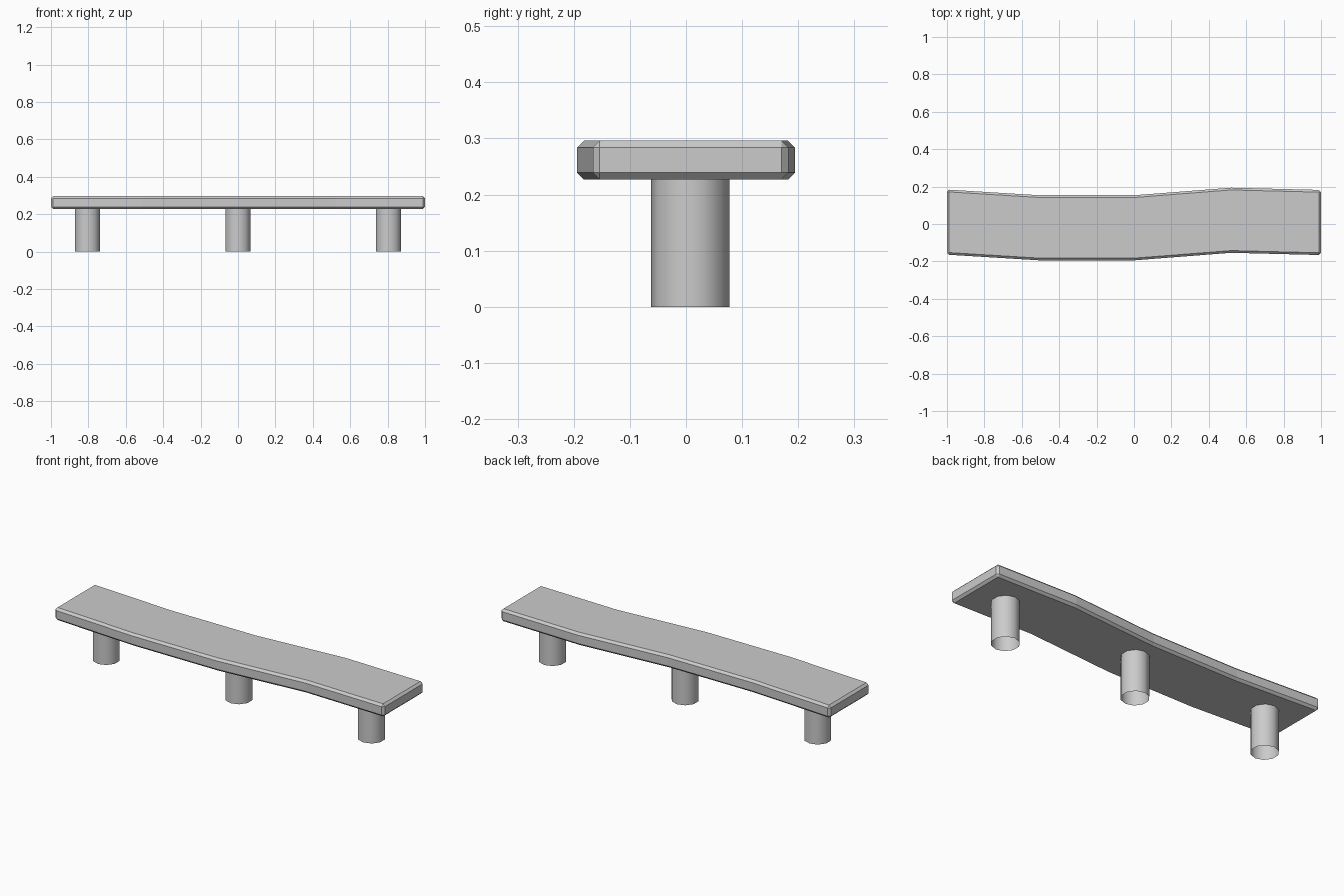
import bpy, bmesh

cube = bpy.data.objects.get("Cube")
if cube:
    bpy.data.objects.remove(cube, do_unlink=True)

# Single plain grey finish
GREY = (0.6, 0.6, 0.6, 1.0)
grey = bpy.data.materials.new("plain_grey")
grey.use_nodes = True
grey.diffuse_color = GREY
grey.node_tree.nodes["Principled BSDF"].inputs["Base Color"].default_value = GREY


def add_object(name, bm):
    bmesh.ops.recalc_face_normals(bm, faces=bm.faces)
    mesh = bpy.data.meshes.new(name)
    bm.to_mesh(mesh)
    bm.free()
    mesh.materials.append(grey)
    obj = bpy.data.objects.new(name, mesh)
    bpy.context.collection.objects.link(obj)
    return obj


# Wavy seat slab: rectangular section carried along a gently bending path
BOTTOM, TOP, HALF_WIDTH = 0.227, 0.296, 0.174
path = [(-1, 0.01), (-0.51, -0.02), (0.005, -0.02), (0.52, 0.02), (1, 0.008)]
bm = bmesh.new()
rings = []
for x, y in path:
    corners = [(-1, BOTTOM), (1, BOTTOM), (1, TOP), (-1, TOP)]
    rings.append([bm.verts.new((x, y + s * HALF_WIDTH, z)) for s, z in corners])
for a, b in zip(rings, rings[1:]):
    for i in range(4):
        j = (i + 1) % 4
        bm.faces.new((a[i], a[j], b[j], b[i]))
bm.faces.new(rings[0])
bm.faces.new(rings[-1])
seat = add_object("seat", bm)

# Chamfer on the outer edges only
bevel = seat.modifiers.new("chamfer", 'BEVEL')
bevel.width = 0.012
bevel.segments = 1
bevel.limit_method = 'ANGLE'
bevel.angle_limit = 0.6

# Three round legs, open at the ends
LEG_RADIUS, LEG_SIDES = 0.07, 10
for name, x in (("right_leg", -0.805), ("middle_leg", 0), ("left_leg", 0.805)):
    bm = bmesh.new()
    bmesh.ops.create_cone(bm, cap_ends=False, segments=LEG_SIDES, radius1=LEG_RADIUS,
                          radius2=LEG_RADIUS, depth=BOTTOM + 0.005)
    bmesh.ops.translate(bm, verts=bm.verts, vec=(x, 0.0075, (BOTTOM + 0.005) / 2))
    for face in bm.faces:
        face.smooth = True
    add_object(name, bm)
